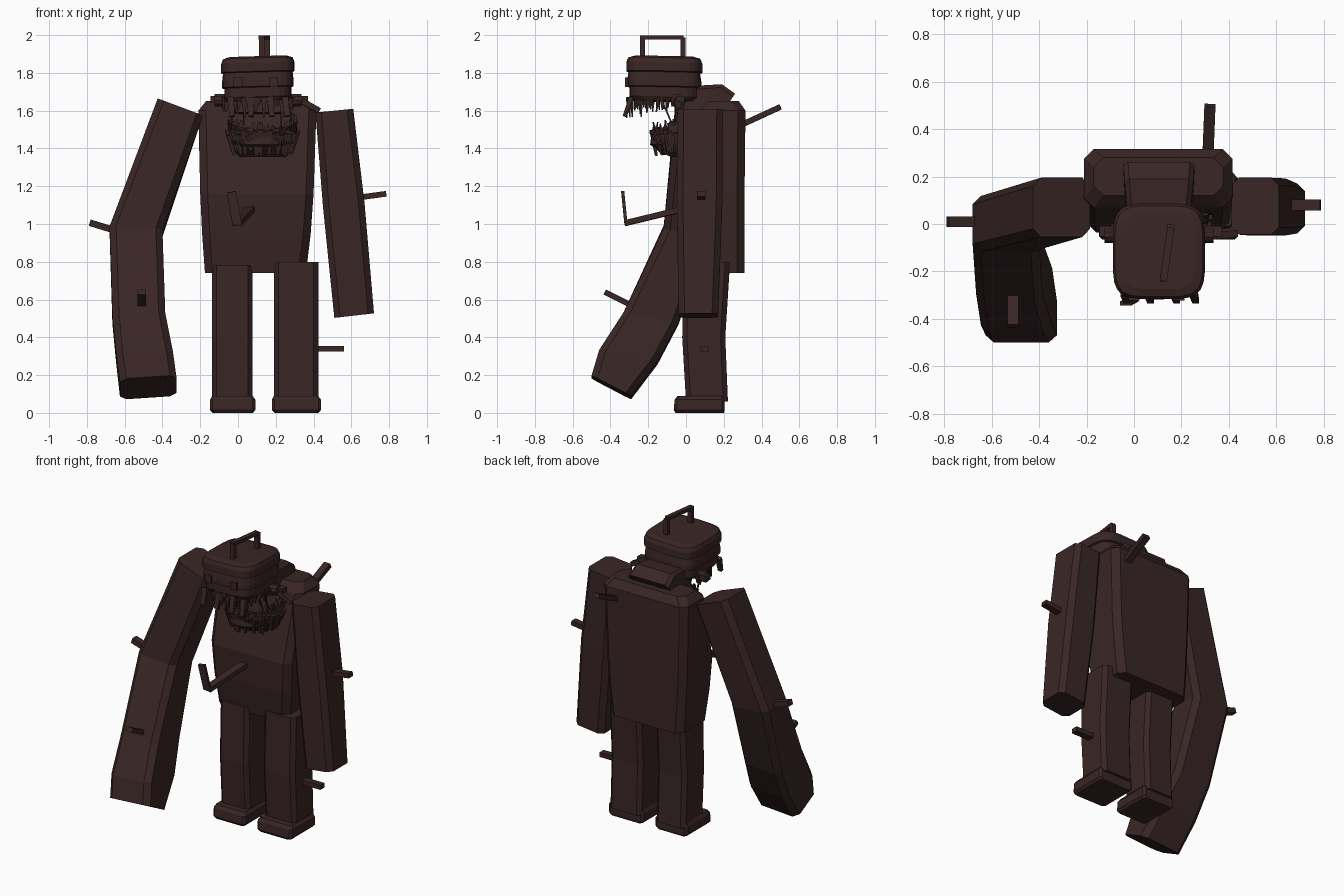
import bpy, bmesh, math, random
from mathutils import Vector as V

random.seed(4)
mat = bpy.data.materials.new("dark_brown")
mat.diffuse_color = (0.042, 0.019, 0.019, 1)


def finish(name, bm):
    bmesh.ops.recalc_face_normals(bm, faces=bm.faces)
    me = bpy.data.meshes.new(name)
    bm.to_mesh(me)
    bm.free()
    me.materials.append(mat)
    ob = bpy.data.objects.new(name, me)
    bpy.context.scene.collection.objects.link(ob)
    return ob


def section(c, u, v, cut):
    """Rectangle with cut corners around c, spanned by half axes u and v."""
    c, u, v = V(c), V(u), V(v)
    a, b = 1 - cut / u.length, 1 - cut / v.length
    pts = [(1, -b), (1, b), (a, 1), (-a, 1), (-1, b), (-1, -b), (-a, -1), (a, -1)]
    return [c + u * p + v * q for p, q in pts]


def loft_into(bm, rings):
    vs = [[bm.verts.new(p) for p in r] for r in rings]
    n = len(vs[0])
    for lo, hi in zip(vs, vs[1:]):
        for i in range(n):
            j = (i + 1) % n
            bm.faces.new((lo[i], lo[j], hi[j], hi[i]))
    bm.faces.new(vs[0])
    bm.faces.new(vs[-1])


def loft(name, rows, cut):
    bm = bmesh.new()
    loft_into(bm, [section(c, u, v, cut) for c, u, v in rows])
    return finish(name, bm)


def flat(x0, x1, y0, y1, z):
    return ((x0 + x1) / 2, (y0 + y1) / 2, z), ((x1 - x0) / 2, 0, 0), (0, (y1 - y0) / 2, 0)


def bar_into(bm, a, b, w, h, tip=1.0):
    """Square bar from a to b, tapered at b by tip."""
    a, b = V(a), V(b)
    d = (b - a).normalized()
    ref = V((0, 0, 1)) if abs(d.z) < 0.8 else V((0, 1, 0))
    s = d.cross(ref).normalized()
    t = s.cross(d)
    rings = []
    for p, k in ((a, 1), (b, tip)):
        rings.append([p + s * w * k * i / 2 + t * h * k * j / 2
                      for i, j in ((1, 1), (-1, 1), (-1, -1), (1, -1))])
    loft_into(bm, rings)


def bars(name, items):
    bm = bmesh.new()
    for it in items:
        bar_into(bm, *it)
    return finish(name, bm)


# Torso with a forward belly and a neck hump
loft("torso", [flat(-0.175, 0.36, 0.01, 0.31, 0.74), flat(-0.19, 0.385, -0.02, 0.31, 0.95),
               flat(-0.2, 0.4, -0.035, 0.31, 1.16), flat(-0.21, 0.415, 0.07, 0.315, 1.6),
               flat(-0.17, 0.375, 0.12, 0.28, 1.65)], 0.04)
loft("neck", [((0.105, 0.2, 1.6), (0.15, 0, 0), (0, 0.06, 0.09)),
              ((0.105, 0.14, 1.66), (0.145, 0, 0), (0, 0.05, 0.08)),
              ((0.105, 0.0, 1.66), (0.13, 0, 0), (0, 0.02, 0.07))], 0.02)

# Arms
loft("right_arm", [((0.615, 0.065, 0.515), (0.105, 0, 0.012), (0, 0.105, 0)),
                   ((0.56, 0.072, 1.1), (0.11, 0, 0.01), (0, 0.12, 0)),
                   ((0.51, 0.075, 1.6), (0.1, 0, 0.01), (0, 0.12, 0))], 0.032)
loft("left_arm", [((-0.305, 0.07, 1.62), (0.12, 0, -0.045), (0, 0.125, 0)),
                  ((-0.54, 0.0, 0.96), (0.14, 0, -0.01), (0, 0.118, -0.025)),
                  ((-0.525, -0.185, 0.5), (0.14, 0, 0.005), (0, 0.145, -0.03)),
                  ((-0.495, -0.305, 0.295), (0.15, 0, 0.01), (0, 0.155, -0.03)),
                  ((-0.475, -0.395, 0.135), (0.15, 0, 0.01), (0, 0.105, -0.055))], 0.035)

# Legs and feet
for side, x0, x1, top in (("left", -0.138, 0.078, 0.78), ("right", 0.19, 0.425, 0.8)):
    loft(side + "_leg", [flat(x0, x1, 0.0, 0.222, 0.06), flat(x0, x1, -0.02, 0.208, 0.4),
                         flat(x0, x1, -0.01, 0.232, top)], 0.025)
    loft(side + "_foot", [flat(x0 + 0.005, x1, -0.055, 0.2, 0.0), flat(x0 - 0.01, x1 + 0.014, -0.065, 0.205, 0.015),
                          flat(x0 - 0.01, x1 + 0.014, -0.06, 0.205, 0.07), flat(x0, x1, -0.045, 0.2, 0.09)], 0.014)

# Rods stuck in the body
bars("body_rods", [
    ((-0.6, 0.01, 0.95), (-0.785, 0.01, 1.007), 0.045, 0.035),
    ((0.6, 0.08, 1.135), (0.785, 0.08, 1.16), 0.045, 0.03),
    ((0.31, 0.25, 1.505), (0.32, 0.5, 1.62), 0.047, 0.03),
    ((-0.51, -0.22, 0.535), (-0.51, -0.43, 0.64), 0.045, 0.03),
    ((0.4, 0.1, 0.34), (0.56, 0.1, 0.34), 0.045, 0.03),
    ((0.075, 0.03, 1.09), (-0.005, -0.32, 1.005), 0.05, 0.03),
    ((-0.005, -0.318, 1.0), (-0.035, -0.335, 1.17), 0.05, 0.016)])


# Rounded head case made of stepped bands
def rounded(x0, x1, y0, y1, z, n=24):
    out = []
    for i in range(n):
        a = 2 * math.pi * (i + 0.5) / n
        c, s = math.cos(a), math.sin(a)
        x = (x0 + x1) / 2 + (x1 - x0) / 2 * math.copysign(abs(c) ** 0.45, c)
        y = (y0 + y1) / 2 + (y1 - y0) / 2 * math.copysign(abs(s) ** 0.45, s)
        out.append(V((x, y, z + 0.03 * (x - 0.1) - 0.02 * (y + 0.1))))
    return out


bm = bmesh.new()
loft_into(bm, [rounded(0.105 - w, 0.105 + w, -0.115 - d, -0.115 + d, z) for w, d, z in (
    (0.165, 0.17, 1.65), (0.178, 0.185, 1.67), (0.178, 0.185, 1.72), (0.19, 0.197, 1.725),
    (0.19, 0.197, 1.755), (0.185, 0.19, 1.8), (0.195, 0.202, 1.805), (0.195, 0.202, 1.85),
    (0.185, 0.192, 1.875), (0.155, 0.16, 1.885))])
finish("head_case", bm)
bars("front_buttons", [((x, -0.29, 1.75), (x, -0.322, 1.75), 0.045, 0.05) for x in (0.0, 0.19)])

# Carrying handle on top
p, q = V((0.155, -0.015, 1.86)), V((0.125, -0.23, 1.86))
up = V((0, 0, 0.128))
bars("carry_handle", [(p, p + up, 0.03, 0.026), (q, q + up, 0.03, 0.026),
                      (q + up + (q - p) * 0.05, p + up, 0.03, 0.022)])

# Jaw hinges
bm = bmesh.new()
for x in (-0.09, 0.3):
    ring = [[V((x + dx, -0.045 + 0.034 * math.cos(i * math.pi / 5), 1.655 + 0.034 * math.sin(i * math.pi / 5)))
             for i in range(10)] for dx in (-0.035, 0.035)]
    loft_into(bm, ring)
for x0, x1 in ((-0.145, -0.05), (0.27, 0.37)):
    bar_into(bm, (x0, -0.03, 1.66), (x1, -0.03, 1.66), 0.045, 0.035)
bar_into(bm, (0.34, -0.05, 1.65), (0.43, -0.04, 1.6), 0.03, 0.03)
finish("jaw_hinges", bm)


# Hanging jaw: curved wall with a floor
def arc(t, rx, ry, z, y=0.06):
    return V((0.13 + rx * math.cos(t), y - ry * math.sin(t), z))


bm = bmesh.new()
rings = []
for i in range(15):
    t = math.pi * i / 14
    s = math.sin(t)
    rings.append([arc(t, 0.185, 0.24, 1.55 - 0.05 * s), arc(t, 0.18, 0.25, 1.44 - 0.02 * s),
                  arc(t, 0.15, 0.18, 1.385 - 0.02 * s), arc(t, 0.13, 0.16, 1.4 - 0.01 * s),
                  arc(t, 0.15, 0.21, 1.46), arc(t, 0.16, 0.215, 1.55 - 0.05 * s)])
loft_into(bm, rings)
loft_into(bm, [[arc(math.pi * i / 10, r, r * 1.1, z) for i in range(11)]
               for r, z in ((0.13, 1.355), (0.16, 1.39), (0.15, 1.42))])
finish("jaw", bm)

# Ragged teeth, fringe and beard shards
bm = bmesh.new()
rnd = random.uniform
for i in range(34):
    t = math.pi * (i + rnd(0.2, 0.8)) / 34
    s = math.sin(t)
    # upper fringe
    a = arc(t, 0.19, 0.31, 1.67, 0.0) - V((0.025, 0, 0))
    drop = rnd(0.04, 0.085) + 0.025 * s * (i % 3 == 0)
    bar_into(bm, a, a + V((rnd(-.012, .012), rnd(-.01, .01), -drop)), 0.026, 0.018, 0.4)
    # lower teeth
    b = arc(t, 0.175, 0.23, 1.53 - 0.05 * s)
    bar_into(bm, b, b + V((rnd(-.015, .015), rnd(-.01, .02), rnd(0.025, 0.06))), 0.026, 0.016, 0.4)
    # beard shards on the jaw
    c = arc(t, 0.187, 0.245, rnd(1.47, 1.5))
    e = arc(t, 0.165, 0.22, rnd(1.36, 1.41))
    bar_into(bm, c, e, 0.03, 0.02, 0.5)
for x in (-0.04, 0.06, 0.17, 0.25):
    bar_into(bm, (x, -0.29, 1.67), (x + 0.01, -0.325, 1.57), 0.035, 0.025, 0.8)
# loose strands between head and jaw
for x in (-0.03, 0.03, 0.23, 0.28):
    bar_into(bm, (x, -0.13, 1.66), (x, -0.04, 1.45), 0.01, 0.01, 0.7)
finish("teeth_and_beard", bm)
